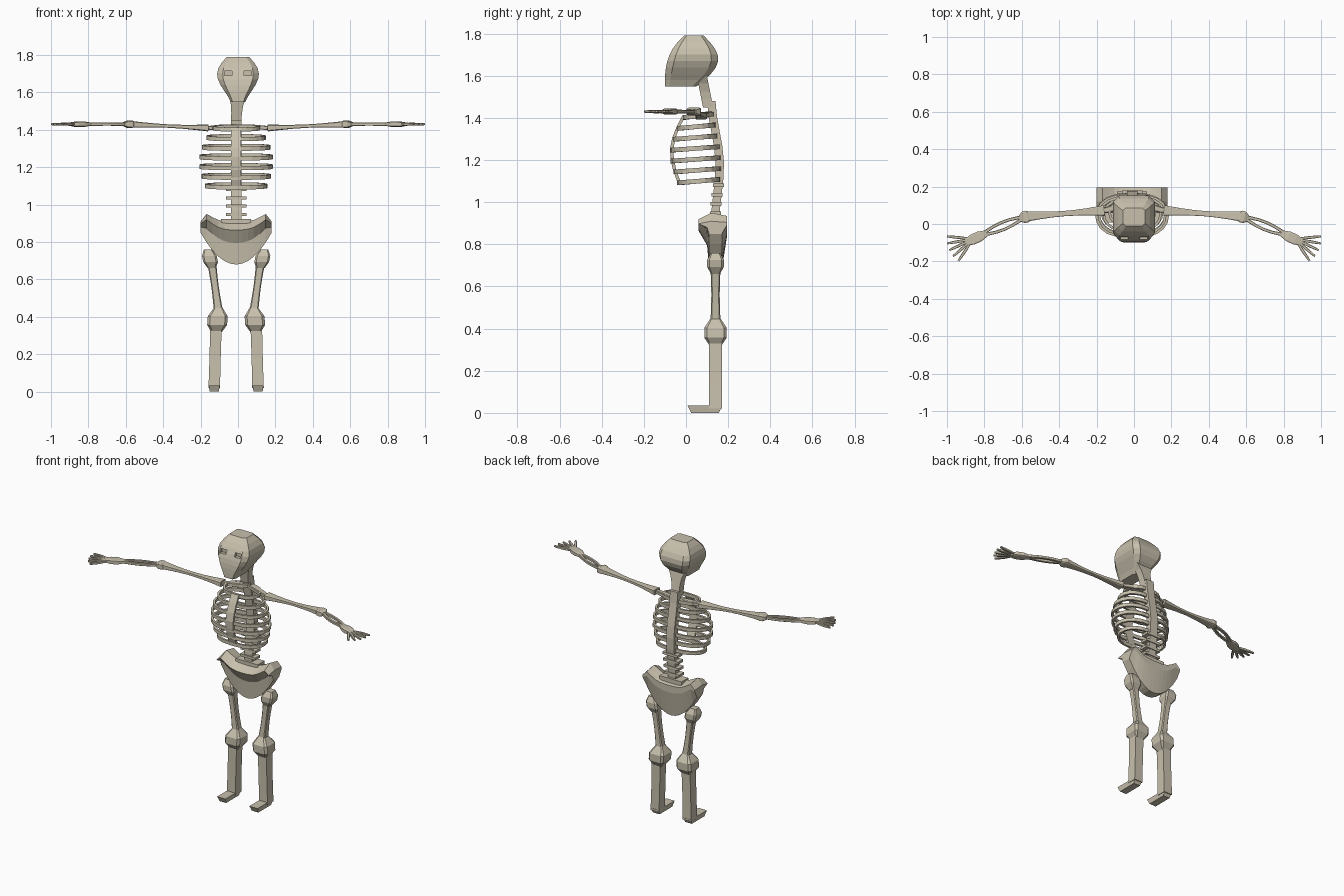
import bpy, bmesh
from math import sin, cos, pi
from mathutils import Vector

default_cube = bpy.data.objects.get("Cube")
if default_cube:
    bpy.data.objects.remove(default_cube, do_unlink=True)

beige = bpy.data.materials.new("bone_beige")
beige.use_nodes = True
beige.diffuse_color = (.58, .53, .42, 1)
beige.node_tree.nodes["Principled BSDF"].inputs["Base Color"].default_value = beige.diffuse_color

RIGHT, BACK, UP = Vector((1, 0, 0)), Vector((0, 1, 0)), Vector((0, 0, 1))
MIDDLE = -.01  # the torso and legs stand slightly off centre
SIDES = {"left": 1, "right": -1}


def fractions(steps):
    return [i / steps for i in range(steps + 1)]


def ring(centre, across, deep, chamfer=0):
    """Rectangle around a centre, with cut corners if a chamfer is given."""
    points = []
    for a, b in ((-1, -1), (1, -1), (1, 1), (-1, 1)):
        if chamfer:
            cuts = [(a, b * (1 - chamfer)), (a * (1 - chamfer), b)]
            if a != b:
                cuts.reverse()
        else:
            cuts = [(a, b)]
        points += [centre + across * p + deep * q for p, q in cuts]
    return points


def loft(name, rings):
    """Skin a list of equal-length point rings and cap both ends."""
    bm = bmesh.new()
    loops = [[bm.verts.new(point) for point in points] for points in rings]
    for low, high in zip(loops, loops[1:]):
        for i in range(len(low)):
            bm.faces.new((low[i - 1], low[i], high[i], high[i - 1]))
    bm.faces.new(loops[0])
    bm.faces.new(loops[-1])
    bmesh.ops.recalc_face_normals(bm, faces=bm.faces)
    mesh = bpy.data.meshes.new(name)
    bm.to_mesh(mesh)
    bm.free()
    mesh.materials.append(beige)
    obj = bpy.data.objects.new(name, mesh)
    bpy.context.collection.objects.link(obj)
    return obj


def block(name, base, half_width, half_depth, height, taper=1):
    """Box standing on its base centre; taper scales the bottom."""
    across, deep = RIGHT * half_width, BACK * half_depth
    return loft(name, [ring(base, across * taper, deep * taper),
                       ring(base + UP * height, across, deep)])


def long_bone(name, start, end, tip, waist, flat=1, bow=0, steps=6, chamfer=.25):
    """Straight or bowed bone whose radius runs from tip to waist to tip."""
    along = (end - start).normalized()
    upright = abs(along.z) > .5
    across = RIGHT if upright else UP.cross(along).normalized()
    deep = BACK if upright else along.cross(across)
    rings = []
    for t in fractions(steps):
        swell = sin(pi * t)
        radius = tip + (waist - tip) * swell
        centre = start.lerp(end, t) + across * bow * swell
        rings.append(ring(centre, across * radius, deep * radius * flat, chamfer))
    return loft(name, rings)


def spine_y(z):
    t = (1.48 - z) / .58
    return .12 + .02 * t + .03 * sin(pi * t) ** 2


def chest_y(t):
    return -.01 - .025 * t - .045 * sin(pi * t)


def chest_z(t):
    return 1.41 - .31 * t


# Skull
rings = []
for t in fractions(8):
    half = .04 + .02 * t + .06 * sin(pi * t ** 1.3)
    front = -.1 + .09 * t ** 3
    back = .05 + .035 * t + .085 * sin(pi * t)
    centre = Vector((0, (front + back) / 2, 1.55 + .24 * t))
    rings.append(ring(centre, RIGHT * half, BACK * (back - front) / 2, .27))
skull = loft("skull", rings)

# Sunken eye sockets
for side in SIDES.values():
    cutter = block("eye_cutter", Vector((side * .052, -.1, 1.69)), .021, .04, .025)
    cutter.hide_render = True
    socket = skull.modifiers.new("socket", "BOOLEAN")
    socket.operation = "DIFFERENCE"
    socket.solver = "EXACT"
    socket.object = cutter
    bpy.context.view_layer.objects.active = skull
    bpy.ops.object.modifier_apply(modifier=socket.name)
    bpy.data.objects.remove(cutter, do_unlink=True)

# Neck, flaring into the skull
loft("neck", [ring(Vector((MIDDLE * t, .075 + .03 * t, 1.6 - .15 * t)),
                   RIGHT * (.028 + .03 * (1 - t) ** 3), BACK * .024) for t in fractions(4)])

# Spine and loin vertebrae
heights = [.9 + .58 * t for t in fractions(8)]
loft("spine", [ring(Vector((MIDDLE, spine_y(z), z)), RIGHT * .028, BACK * .02)
               for z in heights])
for i in range(4):
    z = .94 + .044 * i
    block("vertebra", Vector((MIDDLE, spine_y(z), z)), .055, .026, .016)

# Breastbone
loft("sternum", [ring(Vector((MIDDLE, chest_y(t), chest_z(t))), RIGHT * .027, BACK * .008)
                 for t in fractions(6)])

# Ribs, swept from spine to breastbone
for label, side in SIDES.items():
    for t in fractions(6):
        half = .12 + .05 * sin(pi * t) + .04 * t
        front, back = chest_y(t), spine_y(chest_z(t))
        rings = []
        for turn in fractions(10):
            out, rear = max(sin(pi * turn), 0), cos(pi * turn)
            centre = Vector((MIDDLE + side * half * out ** .7,
                             (front + back + rear * (back - front)) / 2,
                             chest_z(t) + .008 * rear))
            rings.append(ring(centre, Vector((side * out, rear, 0)) * .007, UP * .011))
        loft(label + "_rib", rings)

# Pelvis, lofted from wing to wing: section points are depth and share of height
section = [(.195, .9), (.195, .7), (.17, 0), (.11, 0), (.1, .5), (.06, .8), (.12, 1)]
rings = []
for t in fractions(12):
    u = 2 * t - 1
    top = .91 + .04 * sin(pi * u ** 4)
    base = .68 + .17 * u * u
    rings.append([Vector((MIDDLE + .19 * u, y, base + share * (top - base)))
                  for y, share in section])
loft("pelvis", rings)
block("sacrum", Vector((MIDDLE, .14, .88)), .08, .035, .042)

for label, side in SIDES.items():
    # Leg
    def leg_point(x, z):
        return Vector((MIDDLE + side * x, .14, z))

    long_bone(label + "_hip", leg_point(.15, .76), leg_point(.13, .66), .022, .042, steps=3)
    long_bone(label + "_femur", leg_point(.132, .7), leg_point(.093, .42), .025, .02)
    long_bone(label + "_knee", leg_point(.095, .45), leg_point(.105, .31), .022, .058, steps=3)
    long_bone(label + "_shin", leg_point(.108, .34), leg_point(.117, .02), .031, .03, chamfer=0)
    block(label + "_foot", leg_point(.117, 0) - BACK * .05, .03, .082, .034, .8)

    # Arm
    def arm_point(x, y, z=1.43):
        return Vector((side * x, y, z))

    shoulder, elbow, wrist = arm_point(.16, .072, 1.41), arm_point(.58, .04), arm_point(.82, -.06)
    long_bone(label + "_collar", arm_point(0, .115, 1.42), shoulder, .014, .018, .7)
    long_bone(label + "_humerus", shoulder, elbow, .028, .014, .65)
    long_bone(label + "_elbow", arm_point(.55, .046), arm_point(.61, .03), .018, .034, .6, steps=3)
    for name, bow in (("_radius", .02), ("_ulna", -.02)):
        long_bone(label + name, elbow, wrist, .01, .008, bow=bow)

    # Hand with fanned fingers
    long_bone(label + "_palm", arm_point(.79, -.05), arm_point(.9, -.1), .017, .03, .5, steps=3)
    palm = arm_point(.86, -.08)
    for i in range(5):
        angle = .1 - .27 * i
        aim = Vector((side * cos(angle), sin(angle), 0))
        long_bone(label + "_finger", palm + aim * .02, palm + aim * .141, .005, .008, steps=4)
